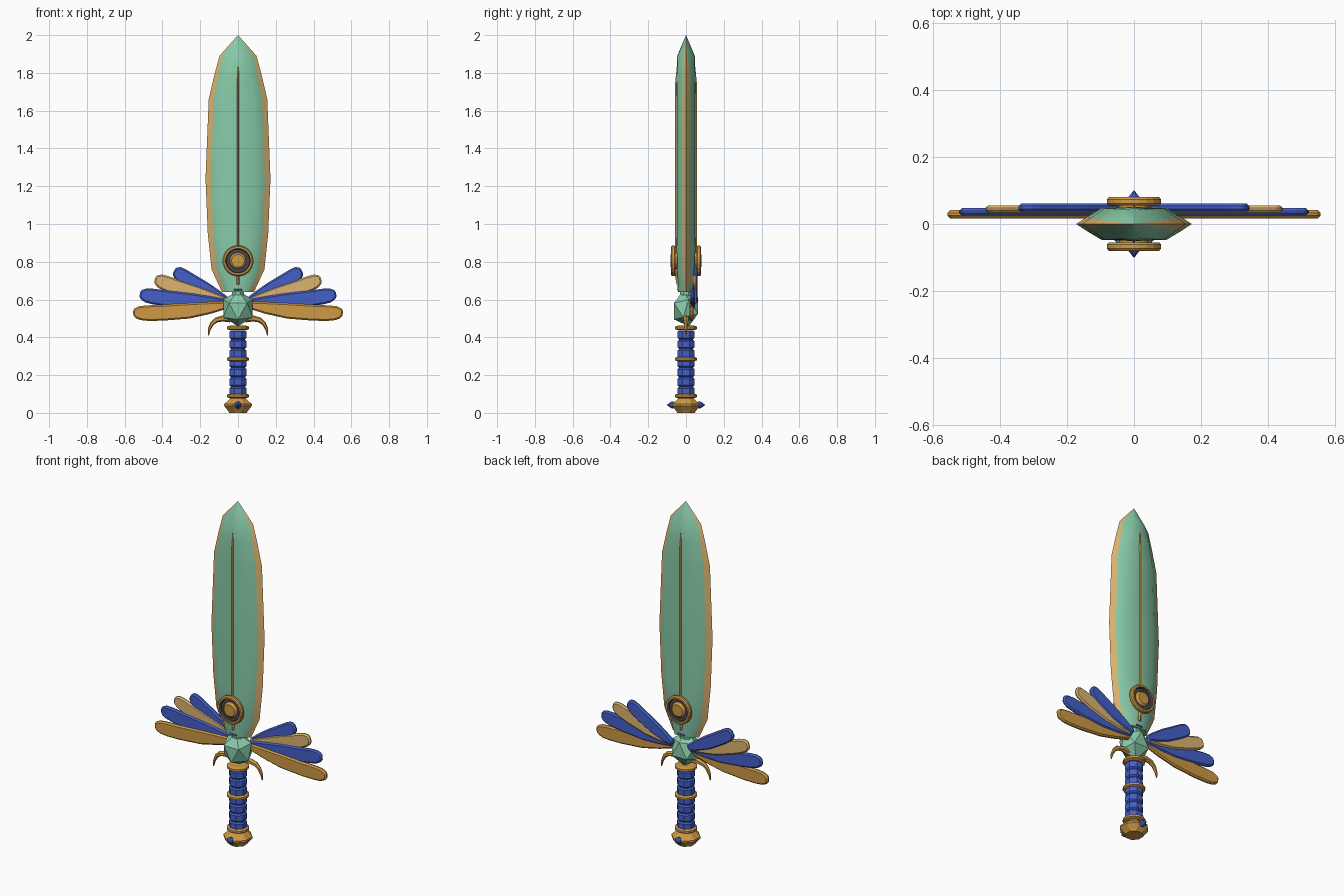
import bpy, bmesh
from math import pi, sin, cos, radians
from mathutils import Vector, Matrix

cube = bpy.data.objects.get("Cube")
if cube:
    bpy.data.objects.remove(cube, do_unlink=True)


def material(name, rgb):
    m = bpy.data.materials.new(name)
    m.use_nodes = True
    m.diffuse_color = (*rgb, 1)
    m.node_tree.nodes["Principled BSDF"].inputs["Base Color"].default_value = (*rgb, 1)
    return m


jade = material("jade green", (0.25, 0.60, 0.40))
gold = material("gold", (0.62, 0.32, 0.06))
pale = material("pale gold", (0.72, 0.46, 0.16))
blue = material("royal blue", (0.06, 0.115, 0.58))
slate = material("dark slate", (0.06, 0.065, 0.07))


def finish(bm, name, *mats, smooth=0):
    bmesh.ops.remove_doubles(bm, verts=bm.verts, dist=0.0002)
    bmesh.ops.recalc_face_normals(bm, faces=bm.faces)
    me = bpy.data.meshes.new(name)
    bm.to_mesh(me)
    bm.free()
    for m in mats:
        me.materials.append(m)
    ob = bpy.data.objects.new(name, me)
    bpy.context.collection.objects.link(ob)
    if smooth:
        bpy.ops.object.select_all(action="DESELECT")
        ob.select_set(True)
        bpy.context.view_layer.objects.active = ob
        bpy.ops.object.shade_smooth_by_angle(angle=radians(smooth))
    return ob


def loft(rings, mat_rule=lambda j, k: 0):
    """Skin closed rings of points; mat_rule(row, column) picks the slot."""
    bm = bmesh.new()
    rows = [[bm.verts.new(p) for p in r] for r in rings]
    n = len(rows[0])
    for j in range(len(rows) - 1):
        for k in range(n):
            f = bm.faces.new((rows[j][k], rows[j][(k + 1) % n],
                              rows[j + 1][(k + 1) % n], rows[j + 1][k]))
            f.material_index = mat_rule(j, k)
    bm.faces.new(rows[0])
    bm.faces.new(rows[-1])
    return bm


def lathe(name, profile, sides, mats, rule=lambda j, k: 0, matrix=None):
    """Turn (radius, height) points around z, then place with matrix."""
    rings = [[(r * cos(2 * pi * (k + .5) / sides), r * sin(2 * pi * (k + .5) / sides), z)
              for k in range(sides)] for r, z in profile]
    bm = loft(rings, rule)
    if matrix:
        bm.transform(matrix)
    return finish(bm, name, *mats)


# Blade: bevelled loft with a gold cutting edge
def blade_ring(z, w, inner, t, rim):
    g, e = w - rim, rim * 0.68
    half = [(-w, 0), (-g, -e), (-inner, -t), (0, -t * 1.08), (inner, -t), (g, -e)]
    return [(x, y, z) for x, y in half] + [(-x, -y, z) for x, y in half]


blade_rows = [
    (0.64, 0.085, 0.045, 0.040, 0.018), (0.76, 0.14, 0.078, 0.045, 0.027),
    (0.95, 0.16, 0.090, 0.047, 0.029), (1.24, 0.172, 0.097, 0.047, 0.029),
    (1.66, 0.155, 0.087, 0.047, 0.027), (1.79, 0.125, 0.067, 0.046, 0.022),
    (1.89, 0.098, 0.038, 0.043, 0.014), (2.0, 0.0004, 0.0002, 0.0002, 0.0001)]
finish(loft([blade_ring(*r) for r in blade_rows],
            lambda j, k: 1 if k in (0, 5, 6, 11) else 0), "blade", jade, pale, smooth=42)

# Gold spine: a thin ridged rod showing on both blade faces
spine = []
for z, y in ((0.68, 0.050), (0.72, 0.057), (1.75, 0.057), (1.83, 0.049)):
    spine.append([(-0.009, -0.046, z), (0, -y, z), (0.009, -0.046, z),
                  (0.009, 0.046, z), (0, y, z), (-0.009, 0.046, z)])
finish(loft(spine), "blade_spine", gold)

# Round medallions, front and back
medal = [(0.045, 0.04), (0.045, 0.055), (0.076, 0.055), (0.082, 0.061), (0.082, 0.073),
         (0.076, 0.08), (0.066, 0.08), (0.062, 0.066), (0.044, 0.066), (0.041, 0.075),
         (0.034, 0.081)]
for label, s in (("front", 1), ("back", -1)):
    place = Matrix.Translation((0, 0, 0.805)) @ Matrix.Rotation(s * pi / 2, 4, "X")
    lathe(label + "_medallion", medal, 20, (gold, slate),
          lambda j, k: 1 if j in (6, 7) else 0, place)

# Faceted guard gem, one facet facing forward
bm = bmesh.new()
bmesh.ops.create_icosphere(bm, subdivisions=1, radius=0.096)
bm.transform(Matrix.Translation((0, 0, 0.553)) @ Matrix.Diagonal((0.95, 0.83, 1, 1))
             @ Matrix.Rotation(radians(-52.6), 4, "X") @ Matrix.Rotation(-pi / 2, 4, "Z"))
finish(bm, "guard_gem", jade)

# Neck between gem and blade with a thin blue band
lathe("blade_neck", [(0.035, 0.6), (0.035, 0.66)], 8, (jade,))
lathe("neck_band", [(0.046, 0.647), (0.051, 0.651), (0.046, 0.657)], 8, (blue,))


# Wing feathers, each a bevelled plate, mirrored to both sides
def feather(name, root, tip, width, y0, y1, bend, mat):
    a, b = Vector(root), Vector(tip)
    d = b - a
    nrm = Vector((-d.y, d.x)).normalized()
    stations = [(0, .42), (.2, .74), (.42, .97), (.7, 1), (.85, .98), (.93, .88), (.98, .62),
                (1, .3)]
    upper, lower = [], []
    for t, w in stations:
        c = a + d * t + nrm * bend * sin(pi * t)
        upper.append(c + nrm * w * width)
        lower.append(c - nrm * w * width)
    outline = lower + upper[::-1]
    for label, s in (("left", 1), ("right", -1)):
        rings = [[(s * p.x, y, p.y) for p in outline] for y in (y0, y1)]
        ob = finish(loft(rings), label + "_" + name, mat)
        bev = ob.modifiers.new("chamfer", "BEVEL")
        bev.width = 0.008
        bev.segments = 1
        bev.angle_limit = 1.0
        bev.limit_method = "ANGLE"


feather("lowest_feather", (0.05, 0.572), (0.555, 0.528), 0.042, 0.017, 0.041, -0.014, gold)
feather("lower_feather", (0.05, 0.582), (0.52, 0.627), 0.042, 0.025, 0.047, -0.009, blue)
feather("upper_feather", (0.05, 0.59), (0.44, 0.708), 0.041, 0.033, 0.055, -0.009, pale)
feather("top_feather", (0.05, 0.59), (0.338, 0.753), 0.040, 0.037, 0.061, -0.006, blue)

# Hooked prongs under the guard
for label, s in (("left", 1), ("right", -1)):
    path = [(0.04, 0.495, 0.016), (0.08, 0.5, 0.016), (0.115, 0.492, 0.014),
            (0.138, 0.472, 0.011), (0.152, 0.443, 0.008), (0.157, 0.41, 0.003)]
    rings = []
    for i, (x, z, r) in enumerate(path):
        p, q = path[max(i - 1, 0)], path[min(i + 1, len(path) - 1)]
        n = Vector((p[1] - q[1], 0, q[0] - p[0])).normalized()
        rings.append([(s * (x + n.x * r * cos(k * pi / 3)), r * sin(k * pi / 3),
                       z + n.z * r * cos(k * pi / 3)) for k in range(6)])
    finish(loft(rings), label + "_prong", gold)

# Wrapped grip: repeated bands with shallow grooves
grip = []
for i in range(7):
    z = 0.09 + i * 0.05
    grip += [(0.041, z), (0.049, z + 0.007), (0.049, z + 0.04), (0.041, z + 0.047)]
lathe("grip", grip, 8, (blue,))

# Gold grip rings
for label, z in (("lower", 0.09), ("middle", 0.285), ("upper", 0.45)):
    lathe(label + "_grip_ring", [(0.046, z - 0.012), (0.06, z - 0.006),
                                 (0.06, z + 0.006), (0.046, z + 0.012)], 12, (gold,))

# Pommel with blue studs front and back
lathe("pommel", [(0.05, 0), (0.056, 0.01), (0.079, 0.036), (0.079, 0.046), (0.046, 0.075),
                 (0.042, 0.095)], 8, (gold,))
for label, s in (("front", 1), ("back", -1)):
    place = Matrix.Translation((0, 0, 0.042)) @ Matrix.Rotation(s * pi / 2, 4, "X")
    lathe(label + "_stud", [(0.015, 0.05), (0.02, 0.072), (0.018, 0.08), (0.0015, 0.1)],
          8, (blue,), matrix=place)
